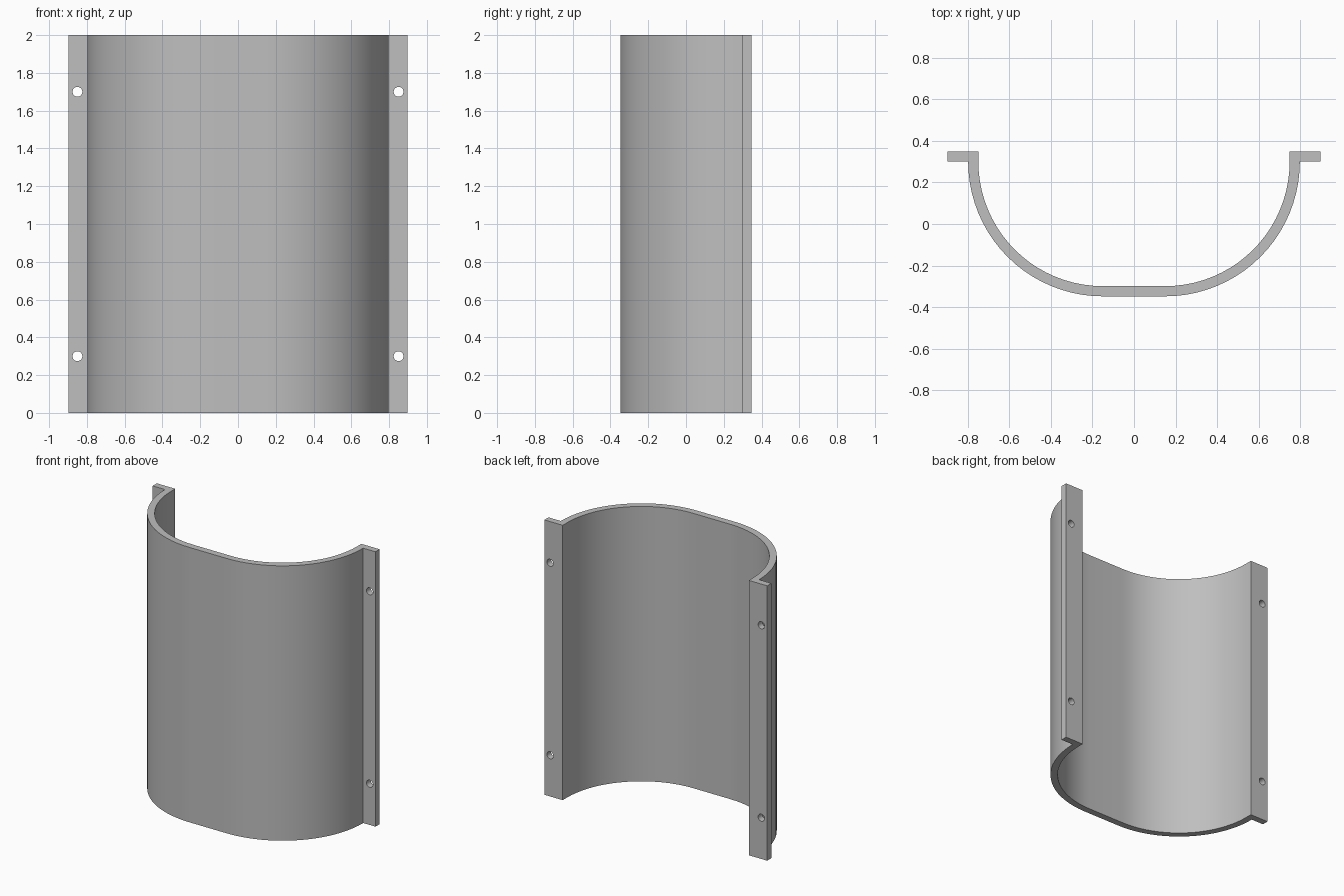
import bpy, bmesh
from math import sin, cos, pi

cube = bpy.data.objects.get("Cube")
if cube:
    bpy.data.objects.remove(cube, do_unlink=True)

HEIGHT, HALF_W, BACK = 2.0, 0.897, 0.348
FLANGE_Y, WALL = 0.3, 0.049
CX, R_OUT = 0.15, 0.648
SEGMENTS = 20

grey = bpy.data.materials.new("plain_grey")
grey.use_nodes = True
color = (0.52, 0.52, 0.52, 1)
grey.diffuse_color = color
grey.node_tree.nodes["Principled BSDF"].inputs["Base Color"].default_value = color


def arc(radius):
    """Quarter arc from the flange down to the flat front."""
    return [(CX + radius * cos(i / SEGMENTS * pi / 2),
             FLANGE_Y - radius * sin(i / SEGMENTS * pi / 2))
            for i in range(SEGMENTS + 1)]


def mirrored(points):
    return [(-x, y) for x, y in reversed(points)]


# Trough cross-section with a flange on each side
r_in = R_OUT - WALL
outer = [(HALF_W, BACK), (HALF_W, FLANGE_Y)] + arc(R_OUT)
inner = [(CX + r_in, BACK)] + arc(r_in)
profile = outer + mirrored(outer) + list(reversed(mirrored(inner))) + list(reversed(inner))

bm = bmesh.new()
base = bm.faces.new([bm.verts.new((x, y, 0)) for x, y in profile])
result = bmesh.ops.extrude_face_region(bm, geom=[base])
top = [v for v in result["geom"] if isinstance(v, bmesh.types.BMVert)]
bmesh.ops.translate(bm, verts=top, vec=(0, 0, HEIGHT))
bmesh.ops.recalc_face_normals(bm, faces=bm.faces)
mesh = bpy.data.meshes.new("curved_cover")
bm.to_mesh(mesh)
bm.free()
cover = bpy.data.objects.new("curved_cover", mesh)
bpy.context.collection.objects.link(cover)
mesh.materials.append(grey)

# Screw holes through the flanges
for x in (-0.85, 0.85):
    for z in (0.3, 1.7):
        bpy.ops.mesh.primitive_cylinder_add(vertices=24, radius=0.026, depth=0.2,
                                            location=(x, 0.325, z), rotation=(pi / 2, 0, 0))
        cutter = bpy.context.object
        cutter.name = "hole_cutter"
        cutter.hide_render = True
        cutter.data.materials.append(grey)
        bpy.ops.object.select_all(action='DESELECT')
        cover.select_set(True)
        bpy.context.view_layer.objects.active = cover
        cut = cover.modifiers.new("screw_hole", 'BOOLEAN')
        cut.operation = 'DIFFERENCE'
        cut.solver = 'EXACT'
        cut.object = cutter
        bpy.ops.object.modifier_apply(modifier=cut.name)
        bpy.data.objects.remove(cutter, do_unlink=True)

bpy.ops.object.shade_smooth_by_angle(angle=pi / 6)
